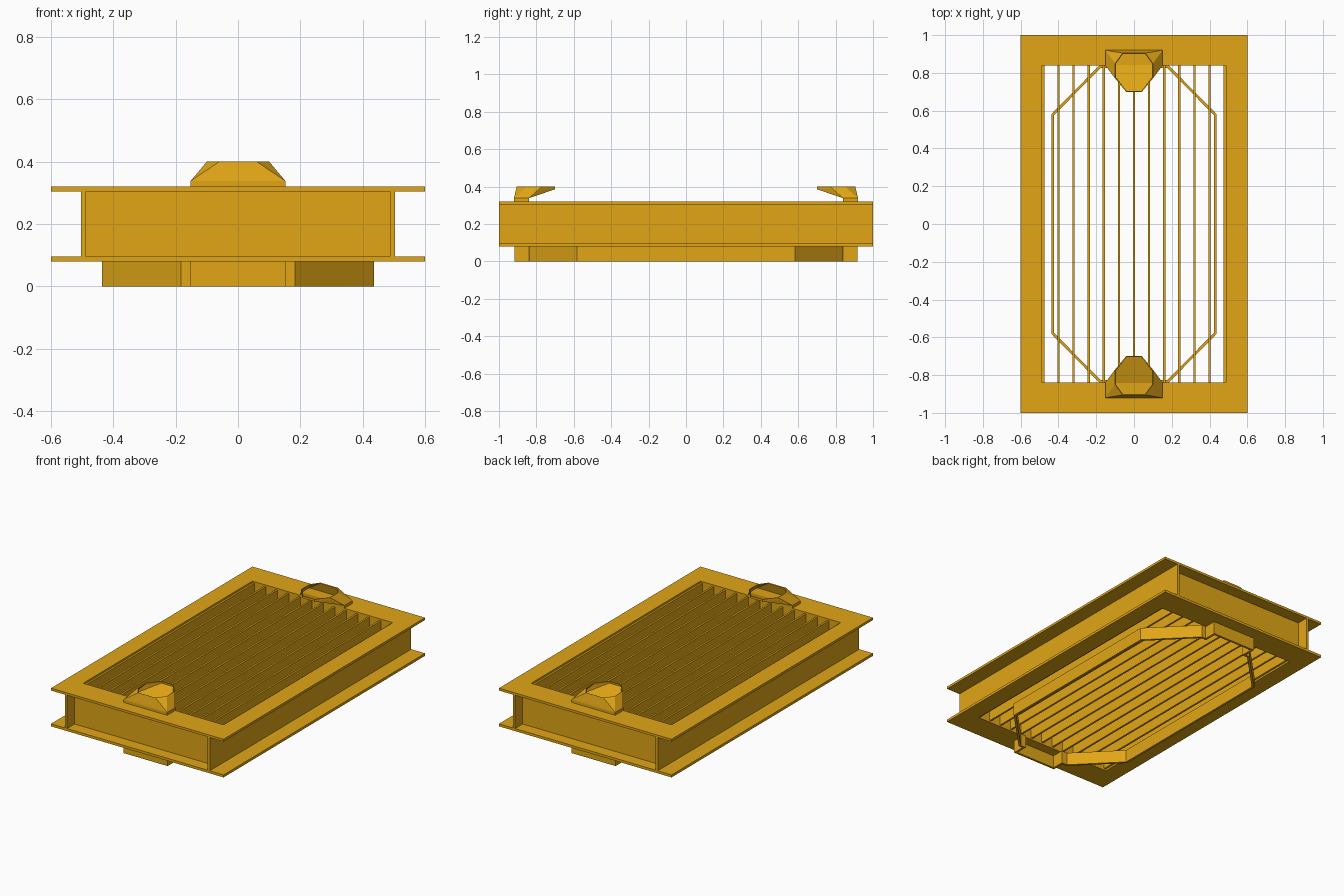
import bpy, bmesh

if "Cube" in bpy.data.objects:
    bpy.data.objects.remove(bpy.data.objects["Cube"])

mat = bpy.data.materials.new("yellow_paint")
mat.diffuse_color = (0.75, 0.38, 0.008, 1)
mat.use_nodes = True
mat.node_tree.nodes["Principled BSDF"].inputs["Base Color"].default_value = mat.diffuse_color


def finish(name, bm):
    bmesh.ops.recalc_face_normals(bm, faces=bm.faces[:])
    me = bpy.data.meshes.new(name)
    bm.to_mesh(me)
    bm.free()
    me.materials.append(mat)
    ob = bpy.data.objects.new(name, me)
    bpy.context.collection.objects.link(ob)
    return ob


def add_box(bm, x0, x1, y0, y1, z0, z1):
    vs = bmesh.ops.create_cube(bm, size=1)["verts"]
    for v in vs:
        v.co.x = x1 if v.co.x > 0 else x0
        v.co.y = y1 if v.co.y > 0 else y0
        v.co.z = z1 if v.co.z > 0 else z0


def box(name, *dims):
    bm = bmesh.new()
    add_box(bm, *dims)
    return finish(name, bm)


def mirror(ob, x, y):
    m = ob.modifiers.new("mirror", "MIRROR")
    m.use_axis = (x, y, False)


def flange(name, z0, z1, outer, inner):
    # flat rectangular ring
    bm = bmesh.new()
    rings = []
    for (x, y), z in ((outer, z0), (outer, z1), (inner, z1), (inner, z0)):
        rings.append([bm.verts.new((sx * x, sy * y, z))
                      for sx, sy in ((-1, -1), (1, -1), (1, 1), (-1, 1))])
    for a, b in zip(rings, rings[1:] + rings[:1]):
        for i in range(4):
            j = (i + 1) % 4
            bm.faces.new((a[i], a[j], b[j], b[i]))
    return finish(name, bm)


# Top and bottom flanges
flange("bottom_flange", 0.08, 0.096, (0.6, 1.0), (0.488, 0.84))
flange("top_flange", 0.305, 0.32, (0.6, 1.0), (0.488, 0.84))

# Walls between the flanges
mirror(box("side_wall", 0.488, 0.504, -1, 1, 0.096, 0.305), True, False)
mirror(box("end_wall", -0.488, 0.488, -0.925, -0.84, 0.096, 0.305), False, True)

# Lengthwise grille slats
bm = bmesh.new()
for i in range(-6, 7):
    add_box(bm, i * 0.08 - 0.006, i * 0.08 + 0.006, -0.84, 0.84, 0.09, 0.31)
finish("grille_slats", bm)

# Thin locating skirt underneath
quarter = [(0.437, 0.582), (0.183, 0.84), (0.153, 0.84), (0.153, 0.917)]
outline = quarter + [(-x, y) for x, y in reversed(quarter)]
outline += [(-x, -y) for x, y in outline]
bm = bmesh.new()
low = [bm.verts.new((x, y, 0)) for x, y in outline]
top = [bm.verts.new((x, y, 0.08)) for x, y in outline]
for i in range(len(outline)):
    j = (i + 1) % len(outline)
    bm.faces.new((low[i], low[j], top[j], top[i]))
skirt = finish("bottom_skirt", bm)
s = skirt.modifiers.new("thickness", "SOLIDIFY")
s.thickness, s.offset, s.use_even_offset = 0.014, -1, True

# Faceted open-top guide cups with base plates, one at each end
rim = [(0.06, -0.905), (0.1, -0.85), (0.1, -0.77), (0.042, -0.70)]
bm = bmesh.new()
for sx in (-1, 1):
    for y in (-0.92, -0.84):
        bm.verts.new((sx * 0.152, y, 0.338))
    for x, y in rim:
        for z in (0.386, 0.4):
            bm.verts.new((sx * x, y, z))
bmesh.ops.convex_hull(bm, input=bm.verts[:])
bmesh.ops.dissolve_limit(bm, angle_limit=0.01, verts=bm.verts[:], edges=bm.edges[:])
bm.normal_update()
lid = [f for f in bm.faces if all(v.co.z > 0.399 for v in f.verts)]
bmesh.ops.delete(bm, geom=lid, context="FACES_ONLY")
cup = finish("guide_cup", bm)
s = cup.modifiers.new("thickness", "SOLIDIFY")
s.thickness, s.offset = 0.006, -1
mirror(cup, False, True)
mirror(box("guide_base", -0.152, 0.152, -0.92, -0.84, 0.32, 0.338), False, True)
